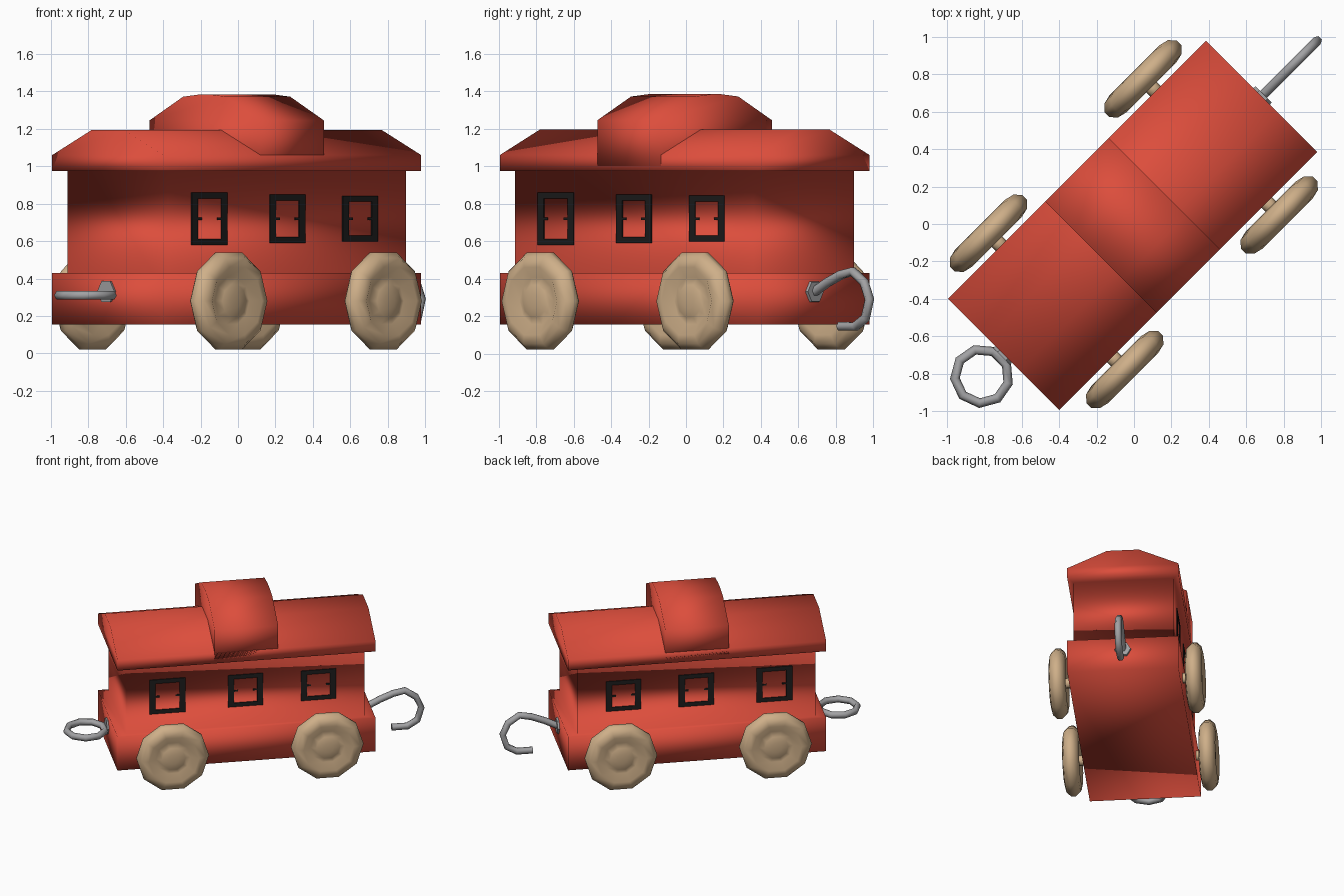
import bpy, bmesh, math
from mathutils import Matrix, Vector

cube = bpy.data.objects.get("Cube")
if cube:
    bpy.data.objects.remove(cube, do_unlink=True)

# The car is built along x, then turned to stand diagonally
TURN = Matrix.Rotation(math.radians(45), 4, 'Z')


def material(name, rgb):
    m = bpy.data.materials.new(name)
    m.use_nodes = True
    m.diffuse_color = (*rgb, 1)
    m.node_tree.nodes["Principled BSDF"].inputs["Base Color"].default_value = (*rgb, 1)
    return m


RED = material("red paint", (0.72, 0.075, 0.045))
TAN = material("bare wood", (0.62, 0.43, 0.25))
GREY = material("grey metal", (0.36, 0.36, 0.37))
BLACK = material("black paint", (0.012, 0.012, 0.012))


def finish(bm, name, mat, place=Matrix(), smooth=True):
    bmesh.ops.recalc_face_normals(bm, faces=bm.faces[:])
    for f in bm.faces:
        f.smooth = smooth
    mesh = bpy.data.meshes.new(name)
    bm.to_mesh(mesh)
    bm.free()
    mesh.materials.append(mat)
    ob = bpy.data.objects.new(name, mesh)
    ob.matrix_world = TURN @ place
    bpy.context.collection.objects.link(ob)
    return ob


def bridge(bm, loops):
    for a, b in zip(loops, loops[1:]):
        n = len(a)
        for i in range(n):
            j = (i + 1) % n
            bm.faces.new((a[i], a[j], b[j], b[i]))
    bm.faces.new(loops[0])
    bm.faces.new(loops[-1])


def rect_loft(name, rings):
    """Stack rectangles given as (half length, half width, height)."""
    bm = bmesh.new()
    loops = [[bm.verts.new((sx * u - 0.01, sy * v, z))
              for sx, sy in ((-1, -1), (1, -1), (1, 1), (-1, 1))]
             for u, v, z in rings]
    bridge(bm, loops)
    return finish(bm, name, RED)


# Chassis, cabin and roof as one softly shaded shell
L, W = 0.975, 0.42
rect_loft("car_body", [(L, W, 0.155), (L, W, 0.43), (0.9, 0.38, 0.43),
                       (0.9, 0.38, 0.975), (L, W, 0.975), (L, W, 1.06),
                       (L, 0.12, 1.195)])

# Raised cupola across the roof
rect_loft("cupola", [(0.24, W, 1.0), (0.24, W, 1.245),
                     (0.24, 0.165, 1.372), (0.24, 0.03, 1.385)])


# Wheels: turned wooden discs with a groove around the hub
def wheel(name, x, side):
    outer = [(0.04, 0.05), (0.09, 0.042), (0.13, 0.025), (0.19, 0.064),
             (0.24, 0.052), (0.272, 0.018)]
    profile = outer + [(r, -w) for r, w in reversed(outer)]
    bm = bmesh.new()
    loops = [[bm.verts.new((r * math.cos(t), w, r * math.sin(t)))
              for t in (math.tau * i / 10 for i in range(10))]
             for r, w in profile]
    bridge(bm, loops)
    finish(bm, name, TAN, Matrix.Translation((x, side * 0.515, 0.28)))
    # Axle stub hidden between wheel and chassis
    bm = bmesh.new()
    bmesh.ops.create_cone(bm, cap_ends=True, segments=8, radius1=0.04,
                          radius2=0.04, depth=0.12)
    stub = Matrix.Translation((x, side * 0.44, 0.28)) @ Matrix.Rotation(math.pi / 2, 4, 'X')
    finish(bm, name + "_axle", TAN, stub)


for end, x in (("front", -0.585), ("rear", 0.583)):
    for label, side in (("right", -1), ("left", 1)):
        wheel(f"{end}_{label}_wheel", x, side)


# Painted window outlines, three on each side
def window(name, x, side, w, h):
    bm = bmesh.new()
    bars = [(s * (w - 0.045) / 2, 0, 0.045, h) for s in (-1, 1)]
    bars += [(0, s * (h - 0.032) / 2, w, 0.032) for s in (-1, 1)]
    # Short brush ticks at half height
    bars += [(s * (w / 2 - 0.05), 0, 0.05, 0.012) for s in (-1, 1)]
    for bx, bz, sx, sz in bars:
        m = Matrix.Translation((bx, 0, bz)) @ Matrix.Diagonal((sx, 0.008, sz, 1))
        bmesh.ops.create_cube(bm, size=1, matrix=m)
    finish(bm, name, BLACK, Matrix.Translation((x, side * 0.382, 0.72)), smooth=False)


for i, (x, w, h) in enumerate(((-0.6, 0.27, 0.28), (-0.01, 0.265, 0.26), (0.54, 0.265, 0.245))):
    for label, side in (("right", -1), ("left", 1)):
        window(f"{label}_window_{i + 1}", x, side, w, h)


# Couplings: bent wire ring and hook
def wire(name, points, closed):
    cu = bpy.data.curves.new(name, 'CURVE')
    cu.dimensions = '3D'
    cu.bevel_depth = 0.026
    cu.bevel_resolution = 1
    cu.use_fill_caps = True
    sp = cu.splines.new('POLY')
    sp.points.add(len(points) - 1)
    for p, co in zip(sp.points, points):
        p.co = (*co, 1)
    sp.use_cyclic_u = closed
    cu.materials.append(GREY)
    ob = bpy.data.objects.new(name, cu)
    bpy.context.collection.objects.link(ob)
    ob.matrix_world = TURN
    bpy.ops.object.select_all(action='DESELECT')
    bpy.context.view_layer.objects.active = ob
    ob.select_set(True)
    bpy.ops.object.convert(target='MESH')
    bpy.ops.object.shade_smooth()


wire("coupling_ring",
     [(-1.15 + 0.145 * math.cos(a), 0.145 * math.sin(a), 0.31)
      for a in (math.tau * (i + 0.5) / 9 for i in range(9))], True)
wire("coupling_hook",
     [(u, 0, z) for u, z in ((0.95, 0.32), (1.07, 0.38), (1.17, 0.42), (1.26, 0.438),
                             (1.345, 0.38), (1.385, 0.29), (1.355, 0.19),
                             (1.28, 0.145), (1.16, 0.145))], False)

# Small metal plates where the couplings meet the chassis
for name, x in (("ring_plate", -0.99), ("hook_plate", 0.97)):
    bm = bmesh.new()
    bmesh.ops.create_cone(bm, cap_ends=True, segments=6, radius1=0.065,
                          radius2=0.06, depth=0.02)
    finish(bm, name, GREY, Matrix.Translation((x, 0, 0.33)) @ Matrix.Rotation(math.pi / 2, 4, 'Y'),
           smooth=False)
